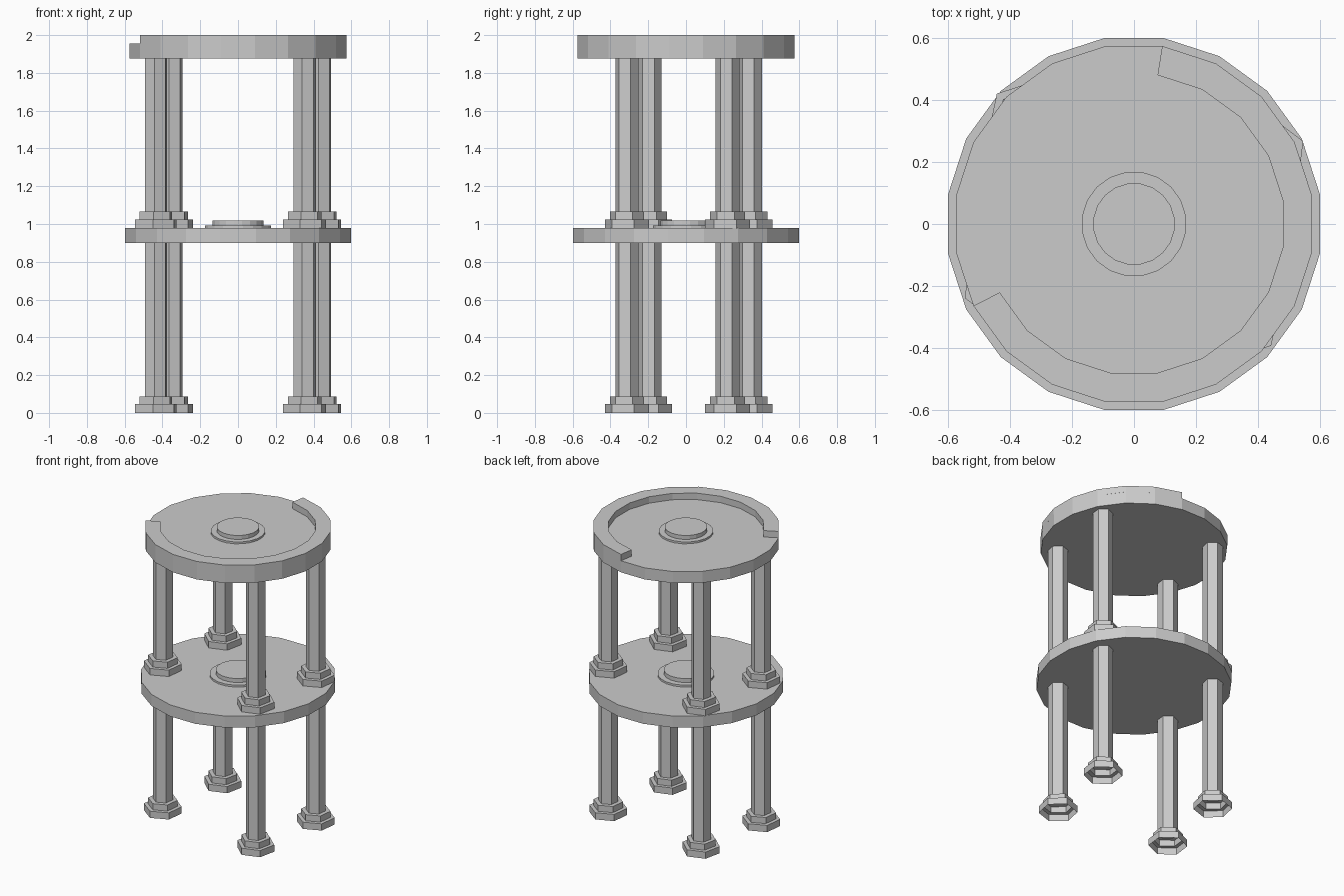
import bpy, bmesh
from math import sin, cos, radians

if "Cube" in bpy.data.objects:
    bpy.data.objects.remove(bpy.data.objects["Cube"])

LEVEL = 0.977          # height of one storey
TOP_SCALE = 0.957      # the upper deck is slightly narrower


def make(name, bm):
    bmesh.ops.recalc_face_normals(bm, faces=bm.faces)
    me = bpy.data.meshes.new(name)
    bm.to_mesh(me)
    bm.free()
    ob = bpy.data.objects.new(name, me)
    bpy.context.collection.objects.link(ob)
    return ob


def lathe(name, profile, sides, turn, loc=(0, 0, 0), cap_bottom=True):
    """Flat-sided solid from (radius, z) points, capped at the top."""
    bm = bmesh.new()
    rings = []
    for r, z in profile:
        rings.append([bm.verts.new((r * cos(radians(turn + 360 * i / sides)),
                                    r * sin(radians(turn + 360 * i / sides)), z))
                      for i in range(sides)])
    for a, b in zip(rings, rings[1:]):
        for i in range(sides):
            j = (i + 1) % sides
            bm.faces.new((a[i], a[j], b[j], b[i]))
    bm.faces.new(rings[-1])
    if cap_bottom:
        bm.faces.new(rings[0][::-1])
    ob = make(name, bm)
    ob.location = loc
    return ob


# Columns: hexagonal, hollow stepped foot open underneath
column = [(0.12, 0), (0.12, 0.046), (0.093, 0.046), (0.093, 0.088),
          (0.063, 0.088), (0.063, 0.903)]
# x, y, direction of the outward corner
spots = [(0.435, 0.22, 23), (-0.353, 0.34, 138),
         (-0.435, -0.192, 203), (0.353, -0.312, 318)]

for level, tier in enumerate(("lower", "upper")):
    base = level * LEVEL
    s = TOP_SCALE if level else 1.0
    for n, (x, y, turn) in enumerate(spots, 1):
        lathe(f"{tier}_column_{n}", column, 6, turn, (x, y, base), False)
    # Round deck
    lathe(f"{tier}_deck", [(0.607 * s, 0.9), (0.607 * s, 0.979)], 20, 9, (0, 0, base))
    # Stepped plate in the middle of the deck
    lathe(f"{tier}_centre_plate",
          [(0.177 * s, 0.979), (0.177 * s, 0.992), (0.138 * s, 0.992), (0.138 * s, 1.019)],
          20, 9, (0, 0, base))

# Partial rim on the upper deck, thirteen segments of the twenty
bm = bmesh.new()
sections = []
for i in range(14):
    a = radians(207 + 18 * i)
    sections.append([bm.verts.new((r * cos(a), r * sin(a), z)) for r, z in
                     ((0.581, 1.956), (0.581, 2.0), (0.486, 2.0), (0.486, 1.956))])
for a, b in zip(sections, sections[1:]):
    for k in range(4):
        m = (k + 1) % 4
        bm.faces.new((a[k], a[m], b[m], b[k]))
bm.faces.new(sections[0])
bm.faces.new(sections[-1][::-1])
make("upper_rim", bm)
